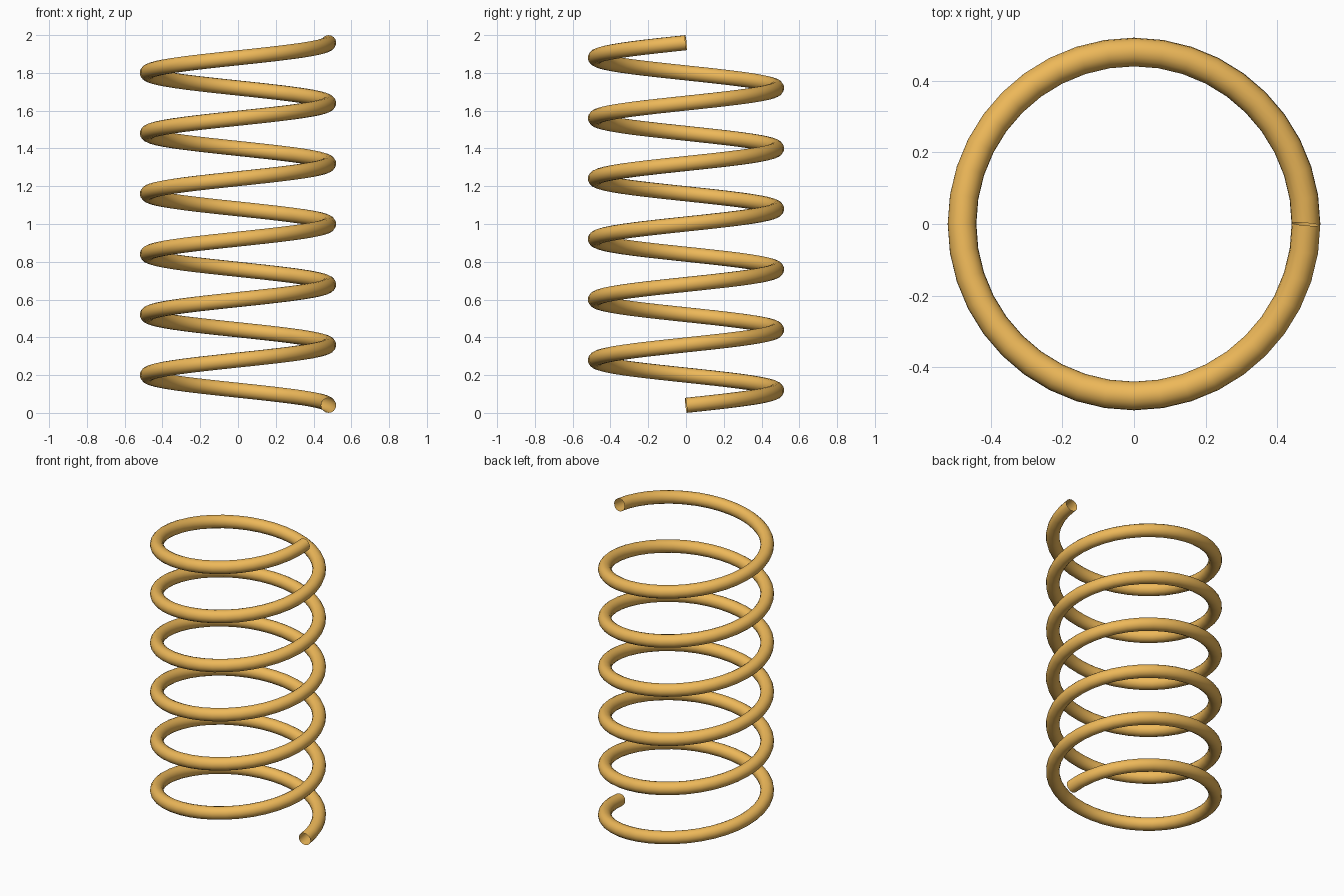
import bpy
from math import cos, sin, tau

if "Cube" in bpy.data.objects:
    bpy.data.objects.remove(bpy.data.objects["Cube"])

TURNS, STEPS = 6, 40            # coils, segments per coil
RADIUS, WIRE = 0.48, 0.04
Z0, Z1 = 0.04, 1.96

# helical path, rising counter-clockwise from +x
n = TURNS * STEPS
curve = bpy.data.curves.new("coil_spring", "CURVE")
curve.dimensions = "3D"
path = curve.splines.new("POLY")
path.points.add(n)
for i, p in enumerate(path.points):
    a = tau * i / STEPS
    p.co = (RADIUS * cos(a), RADIUS * sin(a), Z0 + (Z1 - Z0) * i / n, 1)
path.use_smooth = True

# round wire, open at both ends
curve.fill_mode = "FULL"
curve.bevel_depth = WIRE
curve.bevel_resolution = 6
curve.use_fill_caps = False

spring = bpy.data.objects.new("coil_spring", curve)
bpy.context.collection.objects.link(spring)

# golden metal
gold = bpy.data.materials.new("gold")
gold.diffuse_color = (0.85, 0.48, 0.10, 1)
gold.use_nodes = True
gold.node_tree.nodes["Principled BSDF"].inputs["Base Color"].default_value = gold.diffuse_color
curve.materials.append(gold)

# turn into a smooth mesh
bpy.context.view_layer.objects.active = spring
spring.select_set(True)
bpy.ops.object.convert(target="MESH")
bpy.ops.object.shade_smooth()
